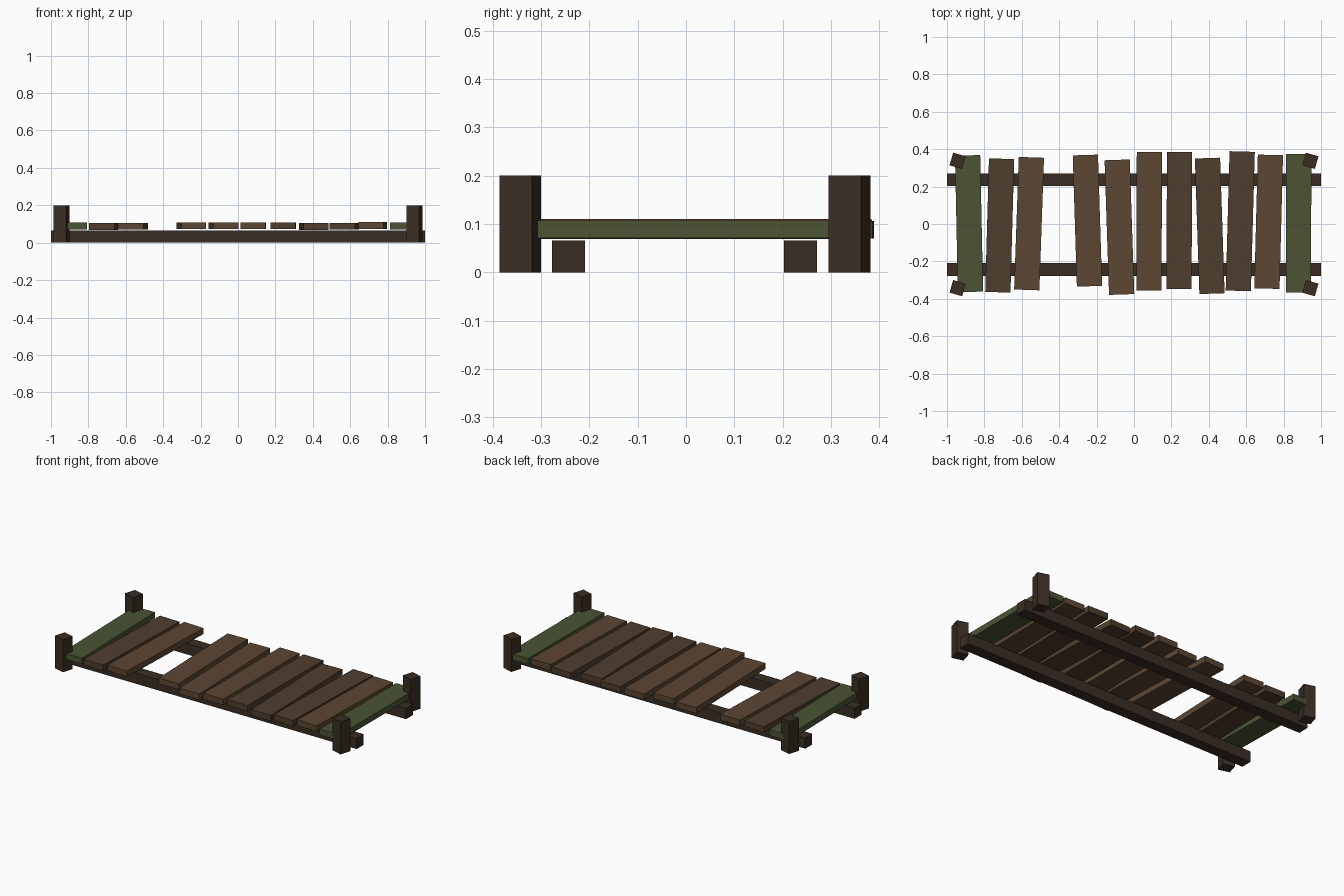
import bpy
from math import radians

if "Cube" in bpy.data.objects:
    bpy.data.objects.remove(bpy.data.objects["Cube"])


def material(name, rgb):
    m = bpy.data.materials.new(name)
    m.diffuse_color = (*rgb, 1)
    m.use_nodes = True
    m.node_tree.nodes["Principled BSDF"].inputs["Base Color"].default_value = m.diffuse_color
    return m


beam_wood = material("beam_wood", (0.042, 0.027, 0.018))
light_wood = material("light_wood", (0.107, 0.062, 0.033))
dark_wood = material("dark_wood", (0.078, 0.047, 0.027))
mossy_wood = material("mossy_wood", (0.069, 0.088, 0.034))


def box(name, size, location, turn, mat):
    bpy.ops.mesh.primitive_cube_add(size=1, location=location)
    ob = bpy.context.object
    ob.name = name
    ob.scale = size
    ob.rotation_euler.z = radians(turn)
    ob.data.materials.append(mat)
    return ob


# Long support rails
for side, y in (("front", -0.243), ("back", 0.237)):
    box(f"{side}_rail", (2, 0.068, 0.066), (0, y, 0.033), 0, beam_wood)

# Corner posts, all twisted the same way
for end, x in (("left", -0.943), ("right", 0.943)):
    for side, y in (("front", -0.343), ("back", 0.338)):
        box(f"{side}_{end}_post", (0.07, 0.07, 0.2), (x, y, 0.1), -16, beam_wood)

# Uneven deck planks: x, y, length, turn, centre height, wood (one is missing)
planks = [
    (-0.882, 0.002, 0.730, 1.2, 0.089, mossy_wood),
    (-0.718, -0.008, 0.714, -1.6, 0.087, dark_wood),
    (-0.561, 0.002, 0.709, -2.0, 0.088, light_wood),
    (-0.249, 0.018, 0.702, 1.8, 0.091, light_wood),
    (-0.078, -0.017, 0.720, 1.9, 0.091, light_wood),
    (0.081, 0.015, 0.740, -0.2, 0.090, light_wood),
    (0.242, 0.018, 0.732, -0.3, 0.091, dark_wood),
    (0.405, -0.010, 0.725, 1.9, 0.087, dark_wood),
    (0.568, 0.015, 0.745, -1.6, 0.088, dark_wood),
    (0.720, 0.012, 0.715, -1.5, 0.092, light_wood),
    (0.880, 0.003, 0.740, -0.1, 0.089, mossy_wood),
]
for i, (x, y, length, turn, z, mat) in enumerate(planks, 1):
    box(f"plank_{i}", (0.135, length, 0.036), (x, y, z), turn, mat)
